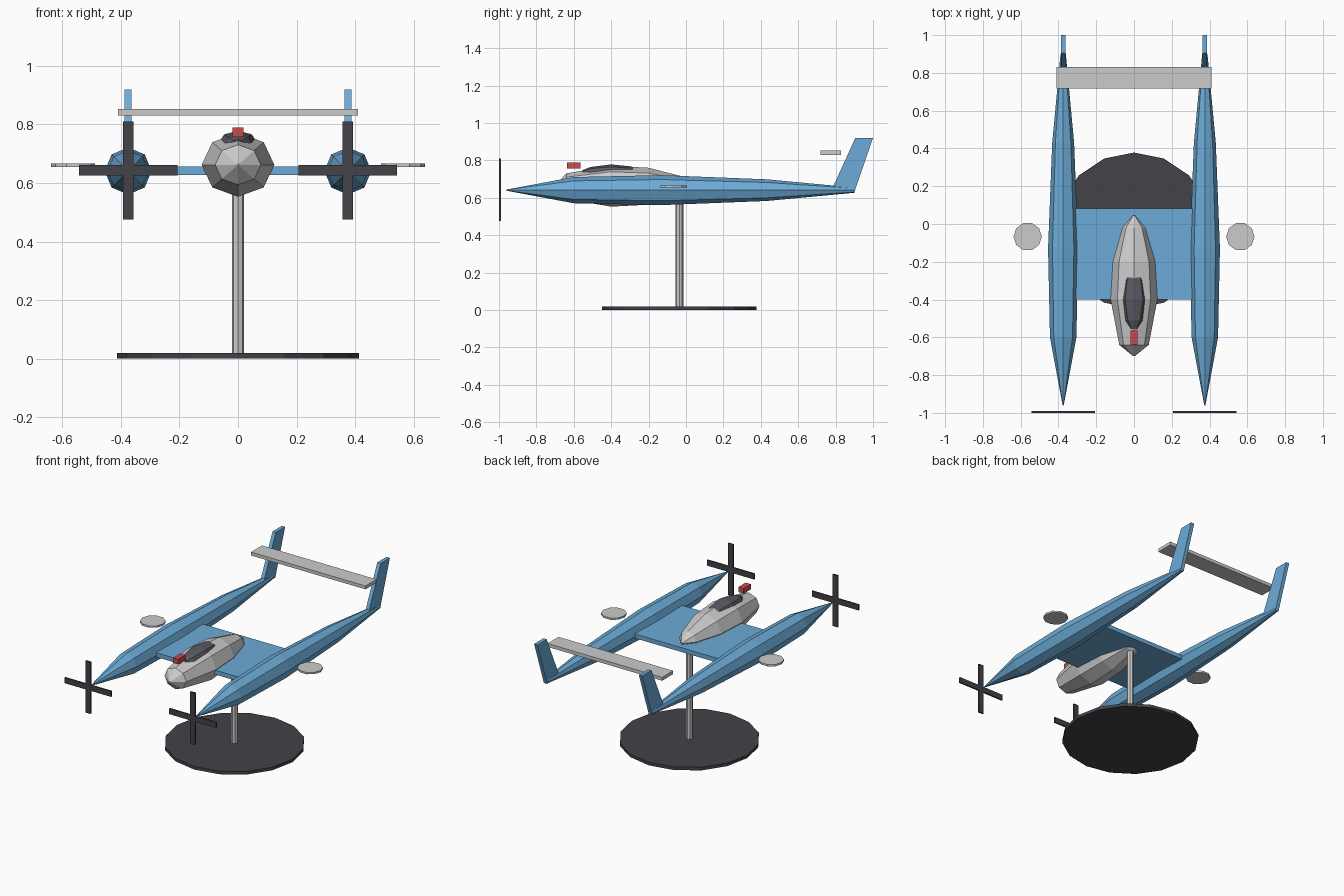
import bpy, bmesh
from math import cos, sin, tau

if "Cube" in bpy.data.objects:
    bpy.data.objects.remove(bpy.data.objects["Cube"])


def material(name, rgb):
    m = bpy.data.materials.new(name)
    m.diffuse_color = (*rgb, 1)
    m.use_nodes = True
    m.node_tree.nodes["Principled BSDF"].inputs["Base Color"].default_value = m.diffuse_color
    return m


BLUE = material("blue", (0.15, 0.41, 0.68))
DARK = material("dark", (0.055, 0.055, 0.065))
GLASS = material("glass", (0.10, 0.10, 0.12))
RED = material("red", (0.60, 0.07, 0.07))


def finish(name, bm, mat):
    bmesh.ops.recalc_face_normals(bm, faces=bm.faces)
    mesh = bpy.data.meshes.new(name)
    bm.to_mesh(mesh)
    bm.free()
    ob = bpy.data.objects.new(name, mesh)
    bpy.context.collection.objects.link(ob)
    if mat:
        mesh.materials.append(mat)
    return ob


def loft(name, centre, stations, sides, axis="y", squash=1.0, mat=None):
    """Faceted body through (position, radius) stations along an axis."""
    bm = bmesh.new()
    rings = []
    for pos, r in stations:
        ring = []
        for i in range(sides):
            u, v = r * cos(tau * i / sides), r * squash * sin(tau * i / sides)
            off = (u, pos, v) if axis == "y" else (u, v, pos)
            ring.append(bm.verts.new([c + o for c, o in zip(centre, off)]))
        rings.append(ring)
    for a, b in zip(rings, rings[1:]):
        for i in range(sides):
            j = (i + 1) % sides
            bm.faces.new((a[i], a[j], b[j], b[i]))
    bm.faces.new(rings[0])
    bm.faces.new(rings[-1])
    return finish(name, bm, mat)


def prism(name, profile, x0, x1, mat=None):
    """Side profile of (y, z) points extruded from x0 to x1."""
    bm = bmesh.new()
    a = [bm.verts.new((x0, y, z)) for y, z in profile]
    b = [bm.verts.new((x1, y, z)) for y, z in profile]
    bm.faces.new(a)
    bm.faces.new(b)
    for i in range(len(a)):
        j = (i + 1) % len(a)
        bm.faces.new((a[i], a[j], b[j], b[i]))
    return finish(name, bm, mat)


def box(name, x0, x1, y0, y1, z0, z1, mat=None):
    return prism(name, [(y0, z0), (y1, z0), (y1, z1), (y0, z1)], x0, x1, mat)


# display stand
loft("stand_base", (0, -0.035, 0), [(0, 0.413), (0.02, 0.413)], 16, "z", mat=DARK)
loft("stand_pole", (0, -0.035, 0), [(0.015, 0.021), (0.64, 0.021)], 8, "z")

# centre wing and cockpit pod
box("wing", -0.375, 0.375, -0.40, 0.083, 0.628, 0.656, BLUE)
loft("cockpit_pod", (0, 0, 0.662),
     [(-0.70, 0.004), (-0.64, 0.078), (-0.40, 0.124), (-0.20, 0.112),
      (-0.02, 0.06), (0.045, 0.006)], 8, squash=0.88)
loft("canopy", (0, 0, 0.735),
     [(-0.555, 0.018), (-0.51, 0.046), (-0.40, 0.067), (-0.29, 0.05),
      (-0.25, 0.01)], 8, squash=0.65, mat=GLASS)
box("nose_block", -0.019, 0.019, -0.637, -0.563, 0.757, 0.79, RED)

# twin booms with fins, propellers and side discs
for side, s in (("left", -1), ("right", 1)):
    x = 0.375 * s
    loft(side + "_boom", (x, 0, 0.641),
         [(-0.96, 0.003), (-0.60, 0.07), (-0.13, 0.08), (0.43, 0.058), (0.90, 0.014)],
         8, mat=BLUE)
    prism(side + "_fin", [(0.78, 0.645), (0.90, 0.63), (1.0, 0.92), (0.905, 0.92)],
          x - 0.012, x + 0.012, BLUE)
    box(side + "_blade_flat", x - 0.168, x + 0.168, -1.0, -0.99, 0.625, 0.661, DARK)
    box(side + "_blade_upright", x - 0.018, x + 0.018, -1.0, -0.99, 0.475, 0.81, DARK)
    loft(side + "_disc", (0.563 * s, -0.067, 0), [(0.655, 0.075), (0.667, 0.075)], 10, "z")

# tailplane
box("tailplane", -0.41, 0.41, 0.718, 0.83, 0.83, 0.852)
